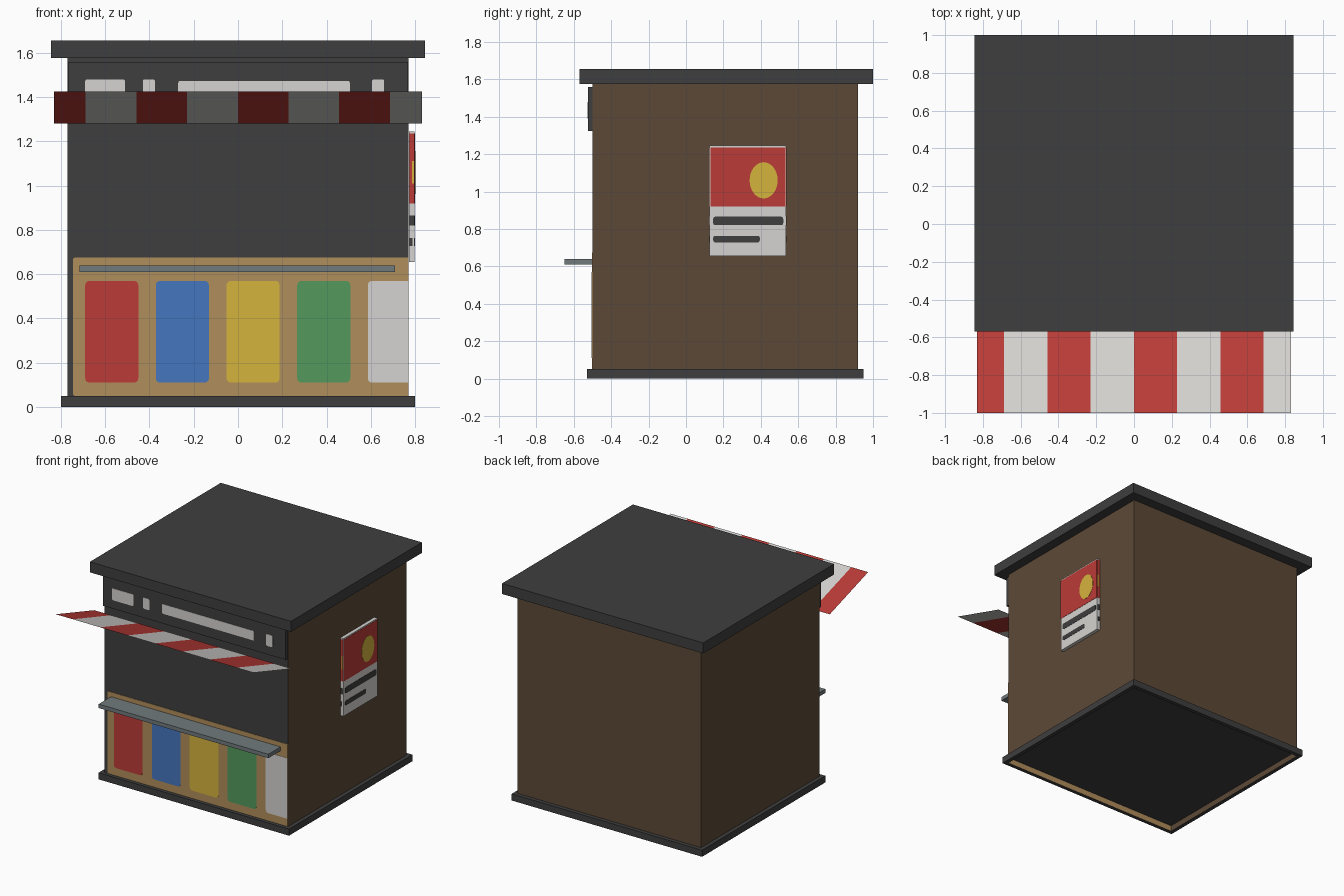
import bpy, bmesh, math
from mathutils import Vector

if "Cube" in bpy.data.objects:
    bpy.data.objects.remove(bpy.data.objects["Cube"])


def srgb(h):
    c = [int(h[i:i + 2], 16) / 255 for i in (0, 2, 4)]
    return [v / 12.92 if v <= 0.04045 else ((v + 0.055) / 1.055) ** 2.4 for v in c] + [1]


MATS = {}
for name, code in dict(charcoal="3e3e3e", brown="5c4937", tan="b08d5b", red="bb3c37",
                       blue="4576bd", yellow="d5b33d", green="549a5c", white="d6d4d1",
                       slate="717a7c").items():
    MATS[name] = bpy.data.materials.new(name)
    MATS[name].diffuse_color = srgb(code)


def finish(name, bm, mats, rule=None):
    """Turn a bmesh into an object; rule picks a material index for each face."""
    bm.normal_update()
    if rule:
        for f in bm.faces:
            f.material_index = rule(f)
    me = bpy.data.meshes.new(name)
    bm.to_mesh(me)
    bm.free()
    for m in mats:
        me.materials.append(MATS[m])
    ob = bpy.data.objects.new(name, me)
    bpy.context.collection.objects.link(ob)
    return ob


def box(name, x, y, z, mats, rule=None):
    bm = bmesh.new()
    bmesh.ops.create_cube(bm, size=1)
    for v in bm.verts:
        v.co = [(r[0] + r[1]) / 2 + c * (r[1] - r[0]) for r, c in zip((x, y, z), v.co)]
    return finish(name, bm, mats, rule)


def plate(name, outline, out, thick, mat):
    """Thin plate: a 3D outline extruded along the outward direction."""
    bm = bmesh.new()
    face = bm.faces.new([bm.verts.new(p) for p in outline])
    new = bmesh.ops.extrude_face_region(bm, geom=[face])["geom"]
    bmesh.ops.translate(bm, verts=[v for v in new if isinstance(v, bmesh.types.BMVert)],
                        vec=Vector(out) * thick)
    bmesh.ops.recalc_face_normals(bm, faces=bm.faces)
    return finish(name, bm, [mat])


def rounded(a, b, r, square_right=False):
    """2D rectangle outline with rounded corners."""
    pts = []
    for cx, cy, start in ((b[0] - r, b[1] - r, 0), (a[0] + r, b[1] - r, 90),
                          (a[0] + r, a[1] + r, 180), (b[0] - r, a[1] + r, 270)):
        if square_right and start in (0, 270):
            pts.append((b[0], b[1] if start == 0 else a[1]))
            continue
        for i in range(4):
            t = math.radians(start + i * 30)
            pts.append((cx + r * math.cos(t), cy + r * math.sin(t)))
    return pts


def front_plate(name, a, b, r, y, mat, thick=0.003, square=False):
    return plate(name, [(u, y, v) for u, v in rounded(a, b, r, square)], (0, -1, 0), thick, mat)


def side_plate(name, pts, x, mat, thick=0.002):
    return plate(name, [(x, u, v) for u, v in pts], (1, 0, 0), thick, mat)


# Cabin: brown walls, charcoal front and floor
box("cabin", (-0.77, 0.77), (-0.5, 0.92), (0.045, 1.58), ["brown", "charcoal"],
    lambda f: int(f.normal.y < -0.5 or f.normal.z < -0.5))
box("roof_slab", (-0.845, 0.845), (-0.57, 1.0), (1.575, 1.655), ["charcoal"])

# Hollow base skirt; the inside shows the wall colours
bm = bmesh.new()
loops = []
for hx, y0, y1, z in ((0.8, -0.53, 0.95, 0), (0.8, -0.53, 0.95, 0.05),
                      (0.77, -0.5, 0.92, 0.05), (0.77, -0.5, 0.92, 0)):
    loops.append([bm.verts.new(p) for p in ((-hx, y0, z), (hx, y0, z), (hx, y1, z), (-hx, y1, z))])
for i in range(4):
    for j in range(4):
        p, q, k = loops[i], loops[(i + 1) % 4], (j + 1) % 4
        bm.faces.new((p[j], p[k], q[k], q[j]))


def skirt_rule(f):
    c = f.calc_center_median()
    inside = abs(f.normal.z) < 0.5 and abs(c.x) < 0.78 and -0.51 < c.y < 0.93
    return 0 if not inside else (1 if c.y < -0.4 else 2)


finish("base_skirt", bm, ["charcoal", "tan", "brown"], skirt_rule)

# Counter front with a row of coloured panels and a shelf
front_plate("counter_front", (-0.745, 0.05), (0.77, 0.675), 0.01, -0.5, "tan", square=True)
for i, col in enumerate(("red", "blue", "yellow", "green", "white")):
    x0 = -0.69 + i * 0.319
    front_plate("counter_panel_" + col, (x0, 0.11), (min(x0 + 0.24, 0.77), 0.57), 0.02,
                -0.503, col, 0.002, square=(i == 4))
box("counter_shelf", (-0.715, 0.71), (-0.65, -0.5), (0.61, 0.64), ["slate"])

# Sign board with plain pale blocks
box("sign_board", (-0.768, 0.768), (-0.525, -0.5), (1.325, 1.558), ["charcoal"])
for i, (x0, x1, z0, z1) in enumerate(((-0.69, -0.51, 1.39, 1.48), (-0.43, -0.375, 1.395, 1.48),
                                      (-0.27, 0.505, 1.40, 1.473), (0.605, 0.66, 1.39, 1.48))):
    front_plate("sign_block_%d" % i, (x0, z0), (x1, z1), 0.01, -0.525, "white", 0.002)

# Awning: one sheet tilted up outwards, striped across its width
bm = bmesh.new()
edges = [-0.83] + [-0.688 + 0.229 * i for i in range(7)] + [0.83]
rows = [[bm.verts.new((x, y, z)) for x in edges] for y, z in ((-1.0, 1.425), (-0.54, 1.28))]
for i in range(8):
    f = bm.faces.new((rows[0][i], rows[0][i + 1], rows[1][i + 1], rows[1][i]))
    f.material_index = i % 2
finish("awning", bm, ["red", "white"])

# Poster on the right wall
box("poster_board", (0.772, 0.798), (0.125, 0.535), (0.655, 1.245), ["white"])
side_plate("poster_red_field", rounded((0.131, 0.92), (0.532, 1.236), 0.003), 0.798, "red")
side_plate("poster_yellow_disc",
           [(0.415 + 0.075 * math.cos(i * math.pi / 16), 1.06 + 0.097 * math.sin(i * math.pi / 16))
            for i in range(32)], 0.8, "yellow")
side_plate("poster_bar_long", rounded((0.145, 0.82), (0.52, 0.866), 0.012), 0.798, "charcoal")
side_plate("poster_bar_short", rounded((0.145, 0.728), (0.395, 0.763), 0.012), 0.798, "charcoal")

# The same bands run round the thin poster edges
for side, y, d in (("front", 0.125, -0.002), ("back", 0.535, 0.002)):
    for part, x, z, col in (("red", (0.774, 0.797), (0.92, 1.236), "red"),
                            ("yellow", (0.785, 0.794), (1.01, 1.11), "yellow"),
                            ("long", (0.774, 0.796), (0.82, 0.866), "charcoal"),
                            ("short", (0.774, 0.788), (0.728, 0.763), "charcoal")):
        reach = d * (1.5 if part == "yellow" else 1)
        box("poster_edge_%s_%s" % (side, part), x, sorted((y, y + reach)), z, [col])

for m in bpy.data.materials:
    if m.users and not m.is_grease_pencil:
        m.use_nodes = True
        m.node_tree.nodes["Principled BSDF"].inputs["Base Color"].default_value = m.diffuse_color
